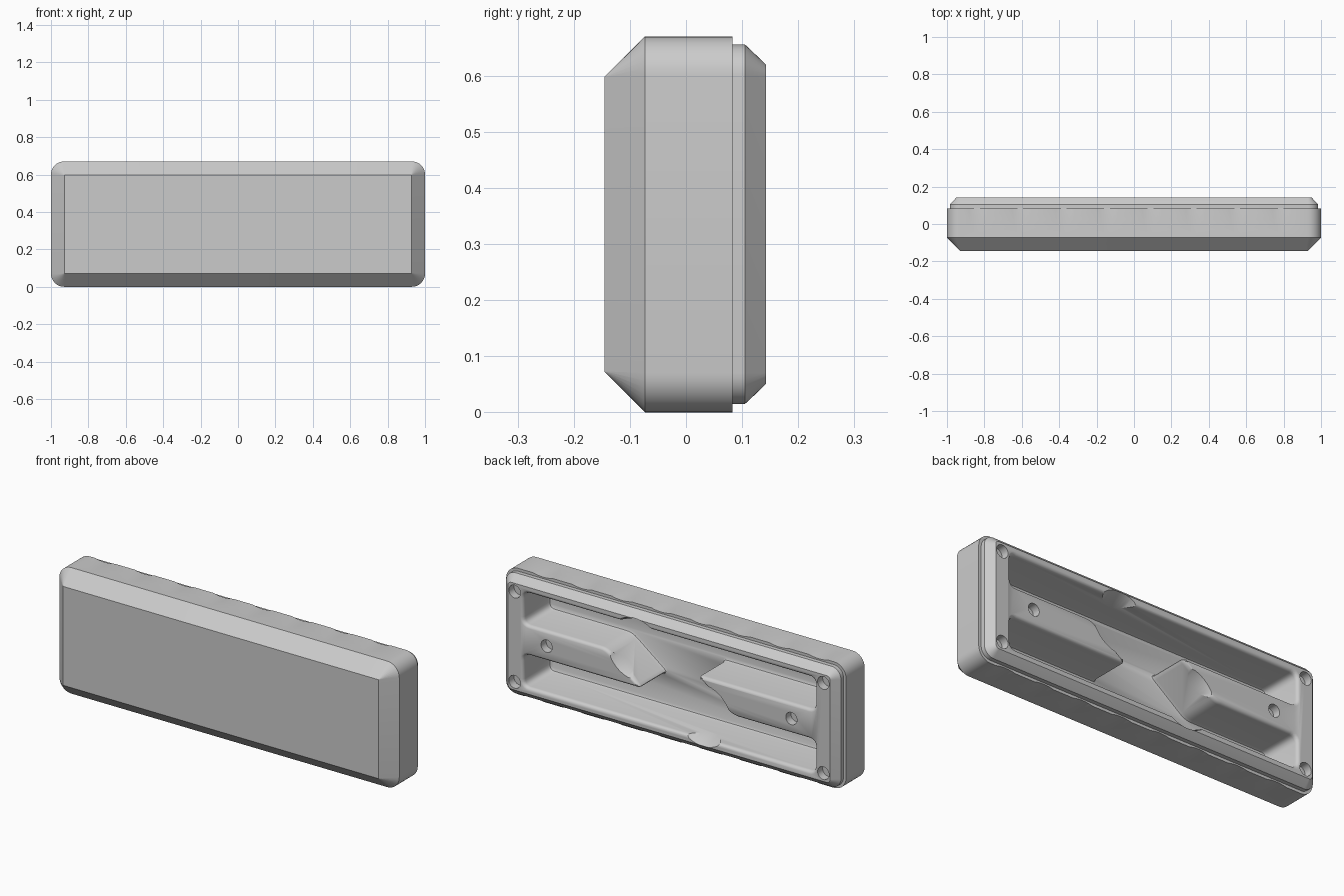
import bpy, bmesh, math
from mathutils import Vector, Matrix

cube = bpy.data.objects.get("Cube")
if cube:
    bpy.data.objects.remove(cube, do_unlink=True)

MID = 0.335          # height of the centre line
BACK = 0.143         # rear face

grey = bpy.data.materials.new("plain_grey")
grey.use_nodes = True
color = (0.6, 0.6, 0.6, 1)
grey.diffuse_color = color
grey.node_tree.nodes["Principled BSDF"].inputs["Base Color"].default_value = color


def finish(bm, name):
    bmesh.ops.recalc_face_normals(bm, faces=bm.faces[:])
    mesh = bpy.data.meshes.new(name)
    bm.to_mesh(mesh)
    bm.free()
    obj = bpy.data.objects.new(name, mesh)
    bpy.context.collection.objects.link(obj)
    mesh.materials.append(grey)
    return obj


def loft(name, rings):
    """Skin matching rings of points and cap both ends."""
    bm = bmesh.new()
    loops = [[bm.verts.new(p) for p in ring] for ring in rings]
    n = len(loops[0])
    for a, b in zip(loops, loops[1:]):
        for i in range(n):
            j = (i + 1) % n
            bm.faces.new((a[i], a[j], b[j], b[i]))
    bm.faces.new(loops[0])
    bm.faces.new(loops[-1])
    return finish(bm, name)


def rounded_rect(hx, hz, r, y, steps=8):
    pts = []
    for k, (sx, sz) in enumerate([(1, 1), (-1, 1), (-1, -1), (1, -1)]):
        for i in range(steps + 1):
            a = (k + i / steps) * math.pi / 2
            pts.append((sx * (hx - r) + r * math.cos(a), y,
                        MID + sz * (hz - r) + r * math.sin(a)))
    return pts


def round_outline(corners, r, steps=5):
    """Replace every corner of a flat outline with a small curve."""
    pts = []
    n = len(corners)
    for i in range(n):
        c = Vector(corners[i])
        a = c + (Vector(corners[i - 1]) - c).normalized() * r
        b = c + (Vector(corners[(i + 1) % n]) - c).normalized() * r
        for k in range(steps + 1):
            t = k / steps
            pts.append(a * (1 - t) ** 2 + c * 2 * t * (1 - t) + b * t * t)
    return pts


def offset(pts, d, y):
    """Move a counter-clockwise outline outward by d at depth y."""
    ring = []
    for i, p in enumerate(pts):
        t = (pts[(i + 1) % len(pts)] - pts[i - 1]).normalized()
        ring.append((p.x + t.y * d, y, MID + p.y - t.x * d))
    return ring


def add_cone(bm, x, dz, y0, y1, r0, r1, segments):
    place = Matrix.Translation((x, (y0 + y1) / 2, MID + dz)) @ Matrix.Rotation(-math.pi / 2, 4, 'X')
    bmesh.ops.create_cone(bm, cap_ends=True, segments=segments, radius1=r0,
                          radius2=r1, depth=y1 - y0, matrix=place)


def carve(target, cutter):
    cutter.hide_render = True
    mod = target.modifiers.new("carve", 'BOOLEAN')
    mod.operation = 'DIFFERENCE'
    mod.solver = 'EXACT'
    mod.use_self = True
    mod.object = cutter
    bpy.context.view_layer.objects.active = target
    bpy.ops.object.modifier_apply(modifier=mod.name)
    bpy.data.objects.remove(cutter, do_unlink=True)


# Bevelled block with the stepped rear frame
block = loft("block", [
    rounded_rect(0.928, 0.263, 0.001, -0.145),
    rounded_rect(1.0, 0.335, 0.07, -0.073),
    rounded_rect(1.0, 0.335, 0.07, 0.083),
    rounded_rect(0.985, 0.32, 0.055, 0.083),
    rounded_rect(0.985, 0.32, 0.055, 0.105),
    rounded_rect(0.981, 0.317, 0.052, 0.109),
    rounded_rect(0.948, 0.284, 0.02, BACK),
])

# Rear pocket: a long recess with two slant-ended bars left standing
half = [(-0.858, -0.25), (0.858, -0.25), (0.858, -0.08),
        (0.16, -0.08), (0.37, 0.08), (0.858, 0.08)]
outline = round_outline(half + [(-x, -z) for x, z in half], 0.035)
levels = [(-0.08, -0.015), (-0.075, -0.005), (-0.062, 0), (0.123, 0),
          (0.132, 0.002), (0.139, 0.007), (0.1435, 0.016), (0.18, 0.016)]
carve(block, loft("pocket_cutter", [offset(outline, d, y) for y, d in levels]))

# Conical finger scoops in the rim
bm = bmesh.new()
for s in (1, -1):
    add_cone(bm, 0.2 * s, 0.122 * s, -0.06, 0.17, 0.08, 0.176, 64)
carve(block, finish(bm, "scoop_cutter"))

# Screw holes in the corners and on the bars
bm = bmesh.new()
for s in (1, -1):
    for x, dz, r in [(0.908, 0.24, 0.034), (0.908, -0.24, 0.034), (0.72, 0, 0.033)]:
        add_cone(bm, x * s, dz, 0.1, 0.2, r, r, 24)
carve(block, finish(bm, "hole_cutter"))

# Shallow scallops along the long rear edges
bm = bmesh.new()
for k in range(8):
    for s in (1, -1):
        add_cone(bm, s * (-0.84 + 0.232 * k), s * 0.5555, -0.08, 0.084, 0.219, 0.228, 96)
carve(block, finish(bm, "scallop_cutter"))

block.select_set(True)
bpy.context.view_layer.objects.active = block
bpy.ops.object.shade_smooth_by_angle(angle=math.radians(30))
